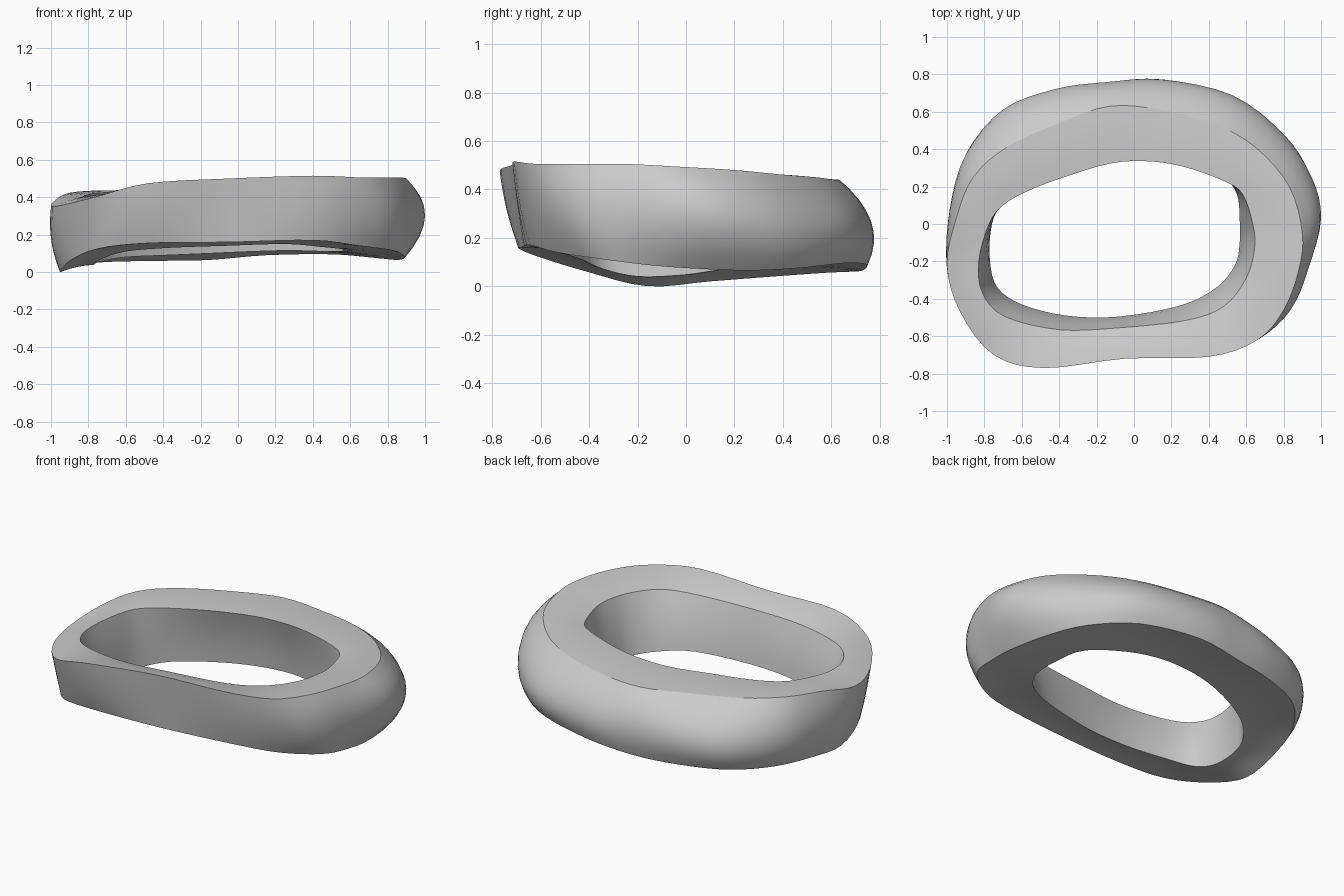
import bpy, bmesh
from mathutils import Vector

cube = bpy.data.objects.get("Cube")
if cube:
    bpy.data.objects.remove(cube, do_unlink=True)

STEPS = 4      # subdivisions between control points around the ring

# Guide loops, counter-clockwise from the +x end
top_outer = [(.90, -.05, .495), (.83, .2, .48), (.65, .41, .46), (.42, .54, .45), (.15, .61, .44),
             (-.13, .63, .44), (-.4, .54, .44), (-.68, .41, .435), (-.86, .25, .43), (-.95, .03, .405),
             (-1, -.22, .355), (-.93, -.47, .36), (-.75, -.7, .405), (-.48, -.77, .475), (-.05, -.72, .5),
             (.4, -.71, .515), (.66, -.62, .505), (.8, -.46, .505), (.88, -.25, .505)]
bulge = [(1, .03, .3), (.95, .25, .28), (.8, .47, .27), (.52, .68, .27), (.15, .76, .27),
         (-.15, .75, .27), (-.42, .71, .27), (-.7, .6, .25), (-.9, .37, .22), (-.985, .08, .2),
         (-.995, -.2, .18), (-.92, -.44, .21), (-.75, -.66, .26), (-.48, -.74, .31), (-.05, -.7, .33),
         (.4, -.685, .33), (.67, -.595, .32), (.84, -.455, .31), (.935, -.23, .3)]
bottom_outer = [(.89, 0, .075), (.85, .25, .065), (.74, .47, .075), (.5, .65, .095), (.15, .745, .09),
                (-.15, .73, .065), (-.42, .68, .06), (-.68, .57, .055), (-.85, .36, .04), (-.93, .1, .02),
                (-.95, -.16, 0), (-.9, -.41, .06), (-.75, -.62, .125), (-.48, -.69, .155), (-.05, -.68, .16),
                (.4, -.645, .17), (.65, -.535, .14), (.83, -.37, .115), (.88, -.18, .09)]
bottom_inner = [(.565, .02, .115), (.55, .16, .11), (.47, .26, .11), (.28, .36, .115), (.08, .41, .11),
                (-.15, .4, .1), (-.38, .33, .09), (-.6, .21, .08), (-.72, .09, .06), (-.765, -.03, .045),
                (-.77, -.2, .04), (-.73, -.34, .07), (-.6, -.43, .11), (-.36, -.49, .13), (-.08, -.495, .14),
                (.25, -.435, .15), (.44, -.34, .135), (.54, -.22, .125), (.565, -.1, .12)]
top_inner = [(.635, 0, .465), (.58, .16, .46), (.48, .23, .46), (.27, .305, .455), (.08, .335, .45),
             (-.12, .325, .445), (-.36, .255, .44), (-.56, .18, .43), (-.7, .1, .425), (-.775, 0, .42),
             (-.83, -.2, .405), (-.81, -.37, .405), (-.69, -.495, .42), (-.4, -.565, .435), (-.08, -.555, .45),
             (.28, -.515, .46), (.48, -.44, .47), (.6, -.29, .47), (.645, -.13, .47)]


def smooth_loop(points):
    """Closed Catmull-Rom curve through the points."""
    pts = [Vector(p) for p in points]
    n = len(pts)
    out = []
    for i in range(n):
        a, b, c, d = (pts[(i + k) % n] for k in (-1, 0, 1, 2))
        for s in range(STEPS):
            t = s / STEPS
            out.append(b + t * .5 * ((c - a) + t * ((2 * a - 5 * b + 4 * c - d) + t * (3 * (b - c) + d - a))))
    return out


def arc(a, m, b, count):
    """Points on the parabola from a through m towards b, leaving b out."""
    return [a * (1 - t) * (1 - 2 * t) + m * 4 * t * (1 - t) + b * t * (2 * t - 1)
            for t in (k / count for k in range(count))]


# Corner positions within one cross-section
CORNERS = (0, 8, 12, 16)


def section(to, bu, bo, bi, ti):
    """One closed cross-section of the ring."""
    crown = (to + ti) / 2 + Vector((0, 0, .005))
    hollow = (bo + bi) / 2 + Vector((0, 0, .008))
    wall = bi.lerp(ti, .35)
    wall.z = (bi.z + ti.z) / 2
    return arc(to, bu, bo, 8) + arc(bo, hollow, bi, 4) + arc(bi, wall, ti, 4) + arc(ti, crown, to, 4)


# Ring body: skin the cross-sections around the closed loops
loops = [smooth_loop(g) for g in (top_outer, bulge, bottom_outer, bottom_inner, top_inner)]
bm = bmesh.new()
rings = [[bm.verts.new(p) for p in section(*pts)] for pts in zip(*loops)]
for i, ring in enumerate(rings):
    following = rings[(i + 1) % len(rings)]
    for j in range(len(ring)):
        k = (j + 1) % len(ring)
        face = bm.faces.new((ring[j], ring[k], following[k], following[j]))
        face.smooth = True

# Crisp rims along the four corner loops
for i, ring in enumerate(rings):
    for c in CORNERS:
        bm.edges.get((ring[c], rings[(i + 1) % len(rings)][c])).smooth = False

bmesh.ops.recalc_face_normals(bm, faces=bm.faces)
mesh = bpy.data.meshes.new("ring_body")
bm.to_mesh(mesh)
bm.free()
body = bpy.data.objects.new("ring_body", mesh)
bpy.context.collection.objects.link(body)

# Single grey material
grey = bpy.data.materials.new("light_grey")
grey.use_nodes = True
colour = (.6, .6, .6, 1)
grey.diffuse_color = colour
grey.node_tree.nodes["Principled BSDF"].inputs["Base Color"].default_value = colour
mesh.materials.append(grey)
